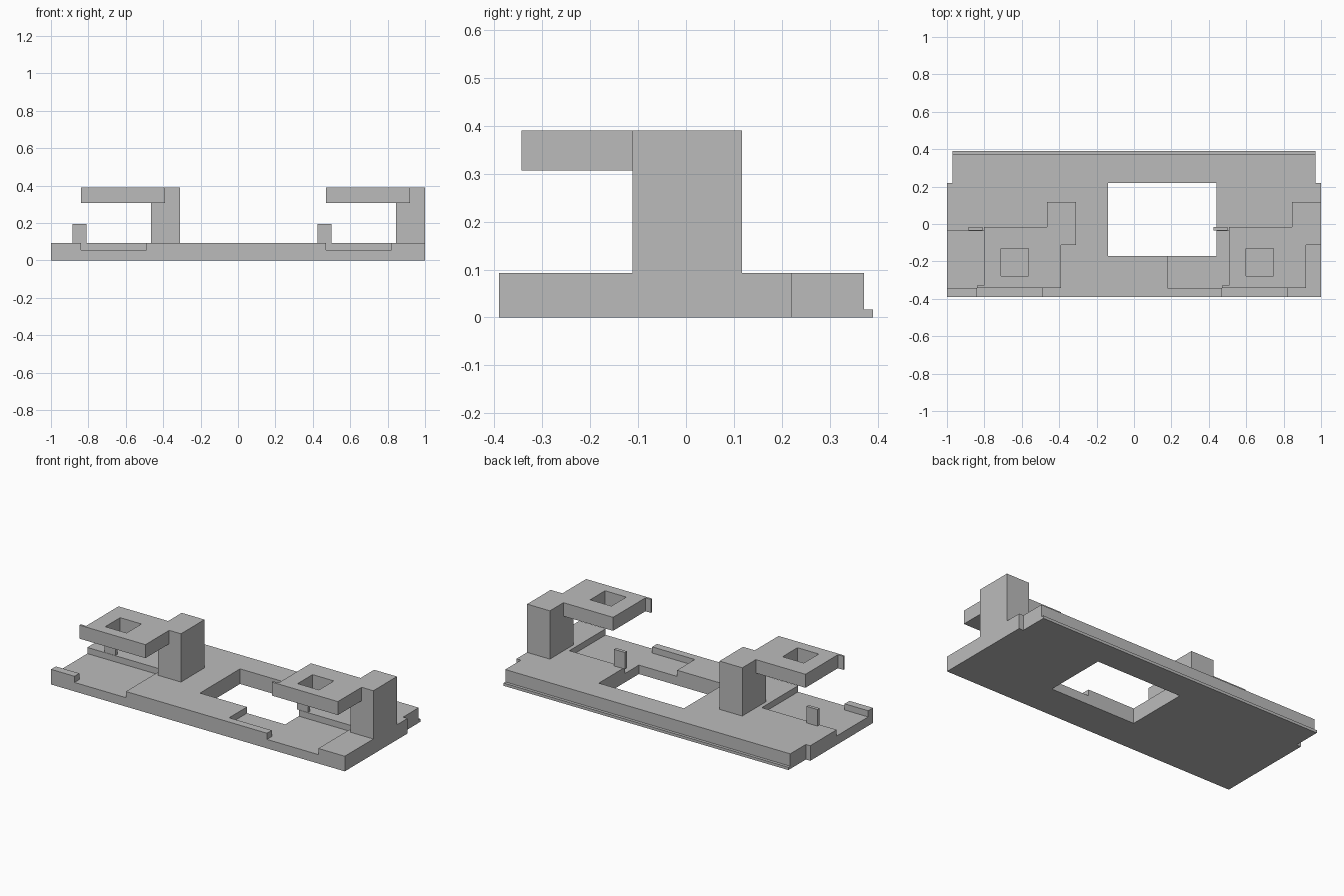
import bpy
import bmesh

cube = bpy.data.objects.get("Cube")
if cube:
    bpy.data.objects.remove(cube, do_unlink=True)

grey = bpy.data.materials.new("plain_grey")
grey.use_nodes = True
COLOUR = (0.5, 0.5, 0.5, 1)
grey.diffuse_color = COLOUR
grey.node_tree.nodes["Principled BSDF"].inputs["Base Color"].default_value = COLOUR


def extrude(name, outline, z0, z1):
    """Prism from a counter-clockwise plan outline."""
    bm = bmesh.new()
    face = bm.faces.new([bm.verts.new((x, y, z0)) for x, y in outline])
    top = bmesh.ops.extrude_face_region(bm, geom=[face])["geom"]
    verts = [v for v in top if isinstance(v, bmesh.types.BMVert)]
    bmesh.ops.translate(bm, verts=verts, vec=(0, 0, z1 - z0))
    bmesh.ops.recalc_face_normals(bm, faces=bm.faces)
    mesh = bpy.data.meshes.new(name)
    bm.to_mesh(mesh)
    bm.free()
    mesh.materials.append(grey)
    obj = bpy.data.objects.new(name, mesh)
    bpy.context.collection.objects.link(obj)
    return obj


def box(name, x0, x1, y0, y1, z0, z1):
    return extrude(name, [(x0, y0), (x1, y0), (x1, y1), (x0, y1)], z0, z1)


def cut(target, *bounds):
    """Subtract a hidden box from the target."""
    cutter = box(target.name + "_cutter", *bounds)
    cutter.hide_render = True
    cutter.hide_viewport = True
    cutter.display_type = 'WIRE'
    mod = target.modifiers.new("cut", 'BOOLEAN')
    mod.operation = 'DIFFERENCE'
    mod.solver = 'EXACT'
    mod.object = cutter


TOP = 0.093      # top of the base plate
FLOOR = 0.055    # floor of the pockets
ROOF = 0.39      # top of the towers
PITCH = 1.31     # spacing of the two stations

# Base plate with narrowed back, and the thin lip behind it
base = extrude("base_plate", [(-1, -0.39), (1, -0.39), (1, 0.22), (0.97, 0.22),
                              (0.97, 0.372), (-0.97, 0.372), (-0.97, 0.22), (-1, 0.22)], 0, TOP)
box("back_lip", -0.97, 0.97, 0.372, 0.39, 0, 0.017)

# Window through the plate
cut(base, -0.14, 0.44, -0.17, 0.22, -0.1, 0.2)

for side, dx in (("right", 0), ("left", PITCH)):
    # Sunken pocket and the notch through its front rim
    cut(base, dx - 1.13, dx - 0.49, -0.343, -0.037, FLOOR, 0.2)
    cut(base, dx - 0.84, dx - 0.49, -0.5, -0.34, FLOOR, 0.2)

    # Tower, arm with its corner fin and square hole, and upright peg
    box(side + "_tower", dx - 0.465, dx - 0.31, -0.112, 0.117, TOP, ROOF)
    arm = extrude(side + "_arm", [(dx + x, y) for x, y in (
        (-0.84, -0.343), (-0.39, -0.343), (-0.39, -0.112), (-0.465, -0.112),
        (-0.465, -0.015), (-0.803, -0.015), (-0.803, -0.33), (-0.84, -0.33))], 0.307, ROOF)
    cut(arm, dx - 0.71, dx - 0.565, -0.277, -0.132, 0.2, 0.5)
    box(side + "_peg", dx - 0.885, dx - 0.81, -0.035, -0.015, TOP, 0.195)
